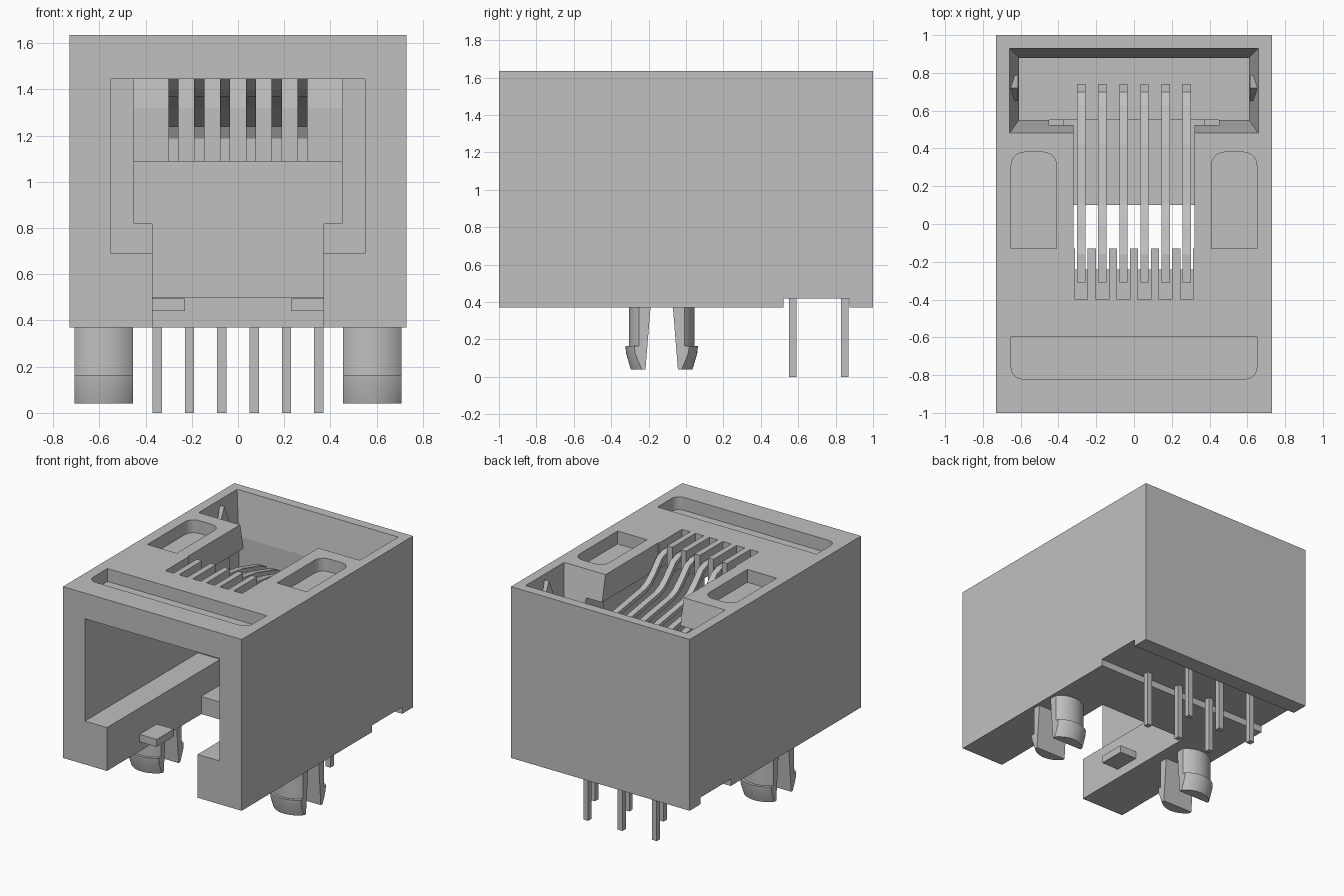
import bpy, bmesh, math
from mathutils import Vector

if "Cube" in bpy.data.objects:
    bpy.data.objects.remove(bpy.data.objects["Cube"], do_unlink=True)

grey = bpy.data.materials.new("light_grey")
grey.use_nodes = True
COL = (0.527, 0.527, 0.527, 1)
grey.diffuse_color = COL
grey.node_tree.nodes["Principled BSDF"].inputs["Base Color"].default_value = COL


def finish(name, bm):
    bmesh.ops.recalc_face_normals(bm, faces=bm.faces)
    me = bpy.data.meshes.new(name)
    bm.to_mesh(me)
    bm.free()
    me.materials.append(grey)
    ob = bpy.data.objects.new(name, me)
    bpy.context.collection.objects.link(ob)
    return ob


def prism(name, pts, lo, hi, axis="z"):
    """Extrude a profile: (x, y) along z, or (y, z) along x."""
    bm = bmesh.new()
    put = (lambda p, h: (p[0], p[1], h)) if axis == "z" else (lambda p, h: (h, p[0], p[1]))
    a = [bm.verts.new(put(p, lo)) for p in pts]
    b = [bm.verts.new(put(p, hi)) for p in pts]
    bm.faces.new(a)
    bm.faces.new(b[::-1])
    for i in range(len(pts)):
        j = (i + 1) % len(pts)
        bm.faces.new((a[i], a[j], b[j], b[i]))
    return finish(name, bm)


def box(name, x, y, z):
    return prism(name, [(x[0], y[0]), (x[1], y[0]), (x[1], y[1]), (x[0], y[1])], *z)


def round_rect(x, y, r_front, r_back):
    """Rectangle with rounded front and back corners."""
    pts = []
    for cx, cy, sx, sy, r, start in ((x[1], y[0], -1, 1, r_front, 270), (x[1], y[1], -1, -1, r_back, 0),
                                     (x[0], y[1], 1, -1, r_back, 90), (x[0], y[0], 1, 1, r_front, 180)):
        if r == 0:
            pts.append((cx, cy))
            continue
        for k in range(7):
            t = math.radians(start + 15 * k)
            pts.append((cx + sx * r + r * math.cos(t), cy + sy * r + r * math.sin(t)))
    return pts


def boolean(ob, cutter, op="DIFFERENCE"):
    mod = ob.modifiers.new("cut", "BOOLEAN")
    mod.operation, mod.solver, mod.object = op, "EXACT", cutter
    bpy.ops.object.select_all(action="DESELECT")
    bpy.context.view_layer.objects.active = ob
    ob.select_set(True)
    bpy.ops.object.modifier_apply(modifier=mod.name)
    bpy.data.objects.remove(cutter, do_unlink=True)


def frustum(name, bottom, top):
    """Tapered box; each end is (half width, y0, y1, z)."""
    bm = bmesh.new()
    rings = [[bm.verts.new(p) for p in ((-w, a, z), (w, a, z), (w, b, z), (-w, b, z))]
             for w, a, b, z in (bottom, top)]
    bm.faces.new(rings[0])
    bm.faces.new(rings[1])
    for i in range(4):
        j = (i + 1) % 4
        bm.faces.new((rings[0][i], rings[0][j], rings[1][j], rings[1][i]))
    return finish(name, bm)


# Housing with plug cavity, latch slot and contact window
housing = box("housing", (-0.73, 0.73), (-1, 1), (0.37, 1.635))
cuts = [
    box("plug_opening", (-0.55, 0.55), (-1.1, 0.32), (0.69, 1.445)),
    box("plug_end", (-0.45, 0.45), (0.2, 0.55), (0.82, 1.445)),
    box("latch_slot", (-0.37, 0.37), (-1.1, 0.1), (0.3, 0.9)),
    box("latch_slot_end", (-0.37, 0.37), (0.0, 0.55), (0.5, 0.9)),
    box("contact_window", (-0.32, 0.32), (-0.13, 0.6), (1.3, 1.7)),
    box("rear_pocket", (-0.61, 0.61), (0.55, 0.88), (1.09, 1.5)),
    box("pocket_front", (-0.45, 0.45), (0.5, 0.6), (1.09, 1.445)),
    frustum("pocket_taper", (0.61, 0.55, 0.88, 1.32), (0.663, 0.475, 0.935, 1.665)),
    box("underside_groove", (-0.8, 0.8), (0.52, 0.875), (0.3, 0.42)),
    prism("front_recess", round_rect((-0.65, 0.65), (-0.82, -0.595), 0.06, 0), 1.54, 1.7),
]
for s in (-1, 1):
    xs = sorted((s * 0.41, s * 0.65))
    cuts.append(prism("side_recess", round_rect(xs, (-0.13, 0.38), 0, 0.07), 1.54, 1.7))
contact_x = [0.1117 * (i - 2.5) for i in range(6)]
for x in contact_x:
    cuts.append(box("finger_slot", (x - 0.034, x + 0.034), (-0.4, -0.1), (1.5, 1.7)))
    cuts.append(box("finger_gap", (x - 0.034, x + 0.034), (-0.24, -0.1), (1.4, 1.6)))
for c in cuts:
    boolean(housing, c)

# Latch stops in the slot and wedge ribs in the rear pocket
for side, s in (("right", -1), ("left", 1)):
    box(side + "_latch_stop", sorted((s * 0.23, s * 0.38)), (-0.62, -0.42), (0.44, 0.495))
    rib = [(0.65, 1.2), (0.79, 1.2), (0.79, 1.45), (0.72, 1.6), (0.65, 1.45)]
    prism(side + "_pocket_rib", rib, *sorted((s * 0.615, s * 0.65)), axis="x")

# Spring contacts: a bent strip, offset along its normals
path = [Vector(p) for p in ((0.725, 1.0), (0.725, 1.19), (0.69, 1.25), (0.62, 1.28), (0.42, 1.335),
                            (0.1, 1.385), (0.04, 1.41), (-0.02, 1.46), (-0.1, 1.545),
                            (-0.16, 1.565), (-0.31, 1.565))]
upper, lower = [], []
for i, p in enumerate(path):
    d = (path[min(i + 1, len(path) - 1)] - path[max(i - 1, 0)]).normalized()
    n = Vector((d.y, -d.x)) * 0.015
    upper.append(p + n)
    lower.append(p - n)
for i, x in enumerate(contact_x):
    prism(f"contact_{i + 1}", upper + lower[::-1], x - 0.022, x + 0.022, axis="x")

# Staggered solder pins
for i in range(6):
    x, y = 0.35 - 0.14 * i, (0.57, 0.85)[i % 2]
    box(f"solder_pin_{i + 1}", (x - 0.02, x + 0.02), (y - 0.02, y + 0.02), (0, 0.45))

# Split snap pegs: turned profile, flat sides, tapered gap
PEG_Y = -0.13
peg_profile = [(0.175, 0.4), (0.175, 0.165), (0.194, 0.165), (0.19, 0.125), (0.165, 0.04)]
for side, s in (("right", -1), ("left", 1)):
    bm = bmesh.new()
    rings = [[bm.verts.new((s * 0.581 + r * math.cos(k * math.tau / 48),
                            PEG_Y + r * math.sin(k * math.tau / 48), z)) for k in range(48)]
             for r, z in peg_profile]
    for a, b in zip(rings, rings[1:]):
        for k in range(48):
            j = (k + 1) % 48
            bm.faces.new((a[k], a[j], b[j], b[k]))
    bm.faces.new(rings[0])
    bm.faces.new(rings[-1])
    peg = finish(side + "_snap_peg", bm)
    flats = box("peg_flats", (s * 0.581 - 0.126, s * 0.581 + 0.126), (-0.5, 0.3), (0, 0.6))
    boolean(peg, flats, "INTERSECT")
    gap = [(PEG_Y - 0.06, 0.37), (PEG_Y - 0.09, 0.0), (PEG_Y + 0.09, 0.0), (PEG_Y + 0.06, 0.37)]
    boolean(peg, prism("peg_gap", gap, s * 0.581 - 0.3, s * 0.581 + 0.3, axis="x"))
    bpy.ops.object.shade_smooth_by_angle(angle=math.radians(20))
